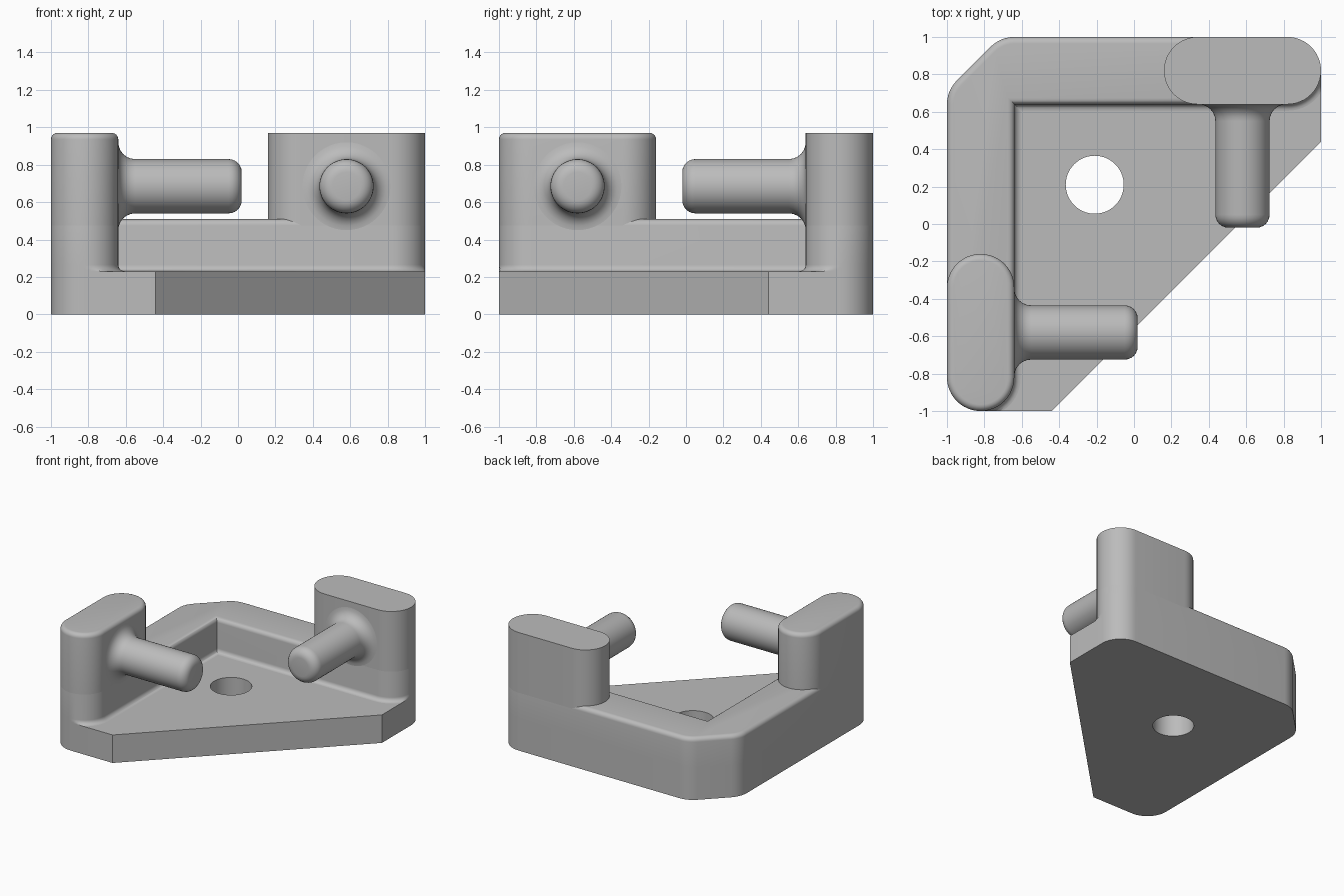
import bpy, bmesh
from math import sin, cos, pi, radians
from mathutils import Vector, Matrix

cube = bpy.data.objects.get("Cube")
if cube:
    bpy.data.objects.remove(cube, do_unlink=True)

GREY = (0.5, 0.5, 0.5, 1)
grey = bpy.data.materials.new("plain grey")
grey.use_nodes = True
grey.diffuse_color = GREY
grey.node_tree.nodes["Principled BSDF"].inputs["Base Color"].default_value = GREY

FLOOR, ARM_TOP, TOWER_TOP = 0.23, 0.51, 0.97   # heights
R, C = 0.18, 0.82                              # corner radius, corner centre
F = 0.035                                      # small fillet
STEPS = [i / 6 * pi / 2 for i in range(7)]     # quarter-turn angles


def arc(cx, cy, start, end):
    n = max(6, round(abs(end - start) / 7.5))
    angles = [radians(start + (end - start) * i / n) for i in range(n + 1)]
    return [Vector((cx + R * cos(a), cy + R * sin(a))) for a in angles]


def miters(pts):
    """Outward offset direction at each point of a counter-clockwise outline."""
    out = []
    for i, p in enumerate(pts):
        a, b = (p - pts[i - 1]).normalized(), (pts[(i + 1) % len(pts)] - p).normalized()
        n1, n2 = Vector((a.y, -a.x)), Vector((b.y, -b.x))
        out.append((n1 + n2) / (1 + n1.dot(n2)))
    return out


def make(name, bm):
    bmesh.ops.recalc_face_normals(bm, faces=bm.faces)
    mesh = bpy.data.meshes.new(name)
    bm.to_mesh(mesh)
    bm.free()
    mesh.materials.append(grey)
    obj = bpy.data.objects.new(name, mesh)
    bpy.context.collection.objects.link(obj)
    return obj


def smooth(obj):
    bpy.ops.object.select_all(action='DESELECT')
    obj.select_set(True)
    bpy.context.view_layer.objects.active = obj
    bpy.ops.object.shade_smooth_by_angle(angle=radians(35))


def loft(name, rings):
    """Closed solid through rings of equal point count."""
    bm = bmesh.new()
    loops = [[bm.verts.new(p) for p in ring] for ring in rings]
    for low, high in zip(loops, loops[1:]):
        for i in range(len(low)):
            j = (i + 1) % len(low)
            bm.faces.new((low[i], low[j], high[j], high[i]))
    bm.faces.new(loops[0][::-1])
    bm.faces.new(loops[-1])
    return make(name, bm)


def ring(pts, dirs, d, z):
    return [(*(p + n * d), z) for p, n in zip(pts, dirs)]


def rounded_top(pts, z):
    dirs = miters(pts)
    return [ring(pts, dirs, -F * (1 - cos(t)), z - F + F * sin(t)) for t in STEPS]


# Base plate with a round through hole
chamfer = arc(-0.64, C, 90, 135) + arc(-C, 0.64, 135, 180)
outline = (arc(-C, -C, 180, 270) + [Vector((-0.44, -1)), Vector((1, 0.44))]
           + arc(C, C, 0, 90) + chamfer)
plate = loft("base_plate", [[(*p, z) for p in outline] for z in (0, FLOOR)])
bm = bmesh.new()
bmesh.ops.create_cone(bm, cap_ends=True, segments=64, radius1=0.155, radius2=0.155,
                      depth=1, matrix=Matrix.Translation((-0.21, 0.21, 0)))
cutter = make("hole_cutter", bm)
cutter.hide_render = True
mod = plate.modifiers.new("hole", 'BOOLEAN')
mod.operation, mod.solver, mod.object = 'DIFFERENCE', 'EXACT', cutter
bpy.context.view_layer.objects.active = plate
bpy.ops.object.modifier_apply(modifier=mod.name)
bpy.data.objects.remove(cutter, do_unlink=True)
smooth(plate)

# L-shaped wall: filleted into the floor on the inner side, rounded on top
wall = arc(-C, -C, 180, 360) + [Vector((-0.64, 0.64))] + arc(C, C, -90, 90) + chamfer
skirt_dirs = [n if n.x > -0.001 and n.y < 0.001 else n * 0 for n in miters(wall)]
skirt = [[(min(x, 1), max(y, -1), z) for x, y, z in
          ring(wall, skirt_dirs, F * (1 - sin(t)), FLOOR + F * (1 - cos(t)))]
         for t in STEPS]
smooth(loft("corner_wall", skirt + rounded_top(wall, ARM_TOP)))

# Two towers: the left one has a rounded rim, the back one a sharp rim
left = arc(-C, -C, 180, 360) + arc(-C, -0.34, 0, 180)
back = arc(C, C, -90, 90) + arc(0.34, C, 90, 270)
foot = ARM_TOP - F
smooth(loft("left_tower", [[(*p, foot) for p in left]] + rounded_top(left, TOWER_TOP)))
smooth(loft("back_tower", [[(*p, z) for p in back] for z in (foot, TOWER_TOP)]))

# Pegs: turned profile (distance from tower, radius) with flared root, rounded tip
FLARE, TIP, PEG, LENGTH = 0.09, 0.07, 0.145, 0.66
profile = [(FLARE * (1 - cos(t)), PEG + FLARE * (1 - sin(t))) for t in STEPS]
profile += [(LENGTH - TIP + TIP * sin(t), PEG - TIP * (1 - cos(t))) for t in STEPS]


def peg(name, root, along, side):
    turns = [2 * pi * i / 48 for i in range(48)]
    up = Vector((0, 0, 1))
    smooth(loft(name, [[root + along * d + (side * cos(a) + up * sin(a)) * r
                        for a in turns] for d, r in profile]))


X, Y = Vector((1, 0, 0)), Vector((0, 1, 0))
peg("left_peg", Vector((-0.64, -0.58, 0.685)), X, Y)
peg("back_peg", Vector((0.58, 0.64, 0.685)), -Y, X)
